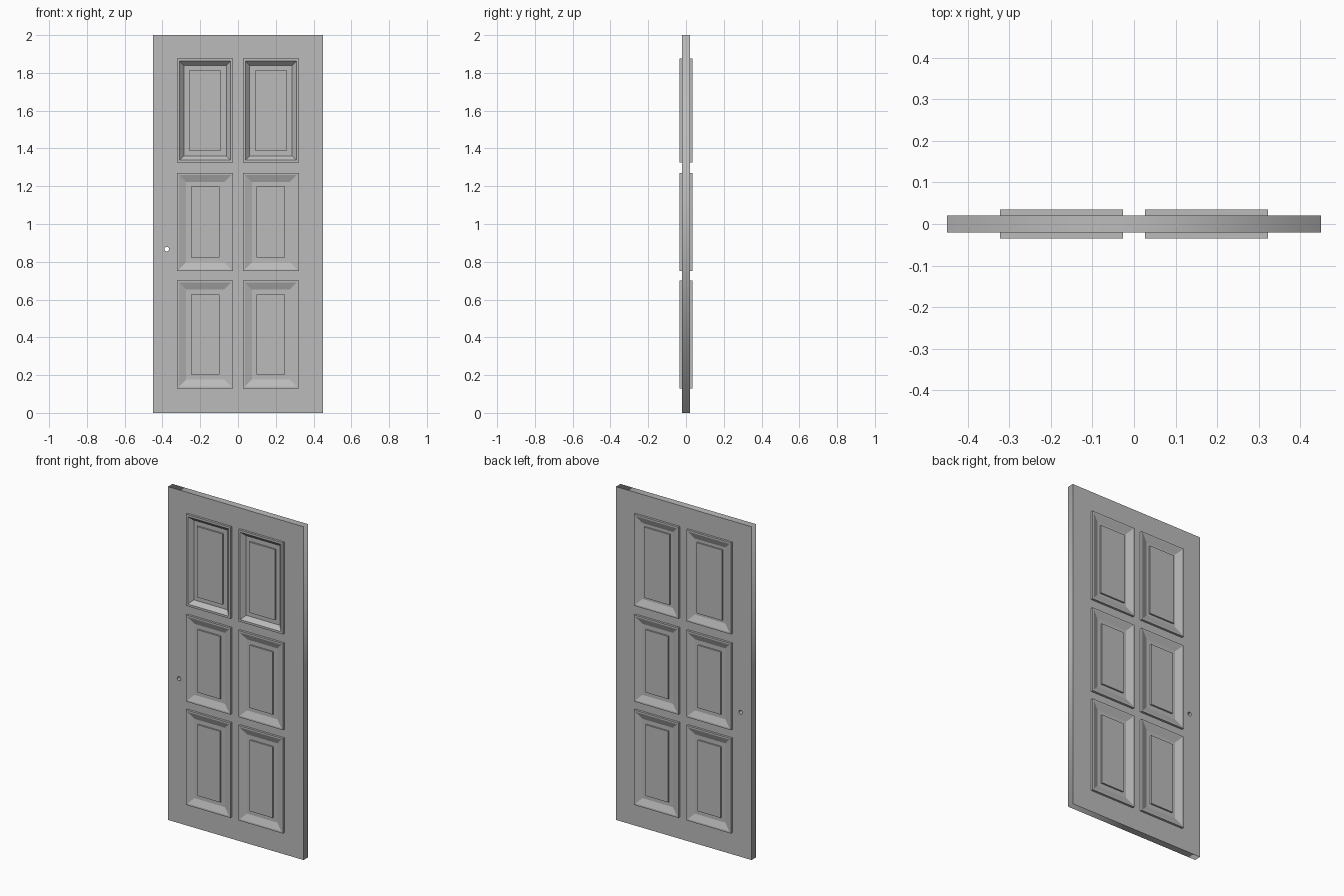
import bpy, bmesh, math

if "Cube" in bpy.data.objects:
    bpy.data.objects.remove(bpy.data.objects["Cube"], do_unlink=True)

grey = bpy.data.materials.new("door_grey")
grey.use_nodes = True
colour = (0.5, 0.5, 0.5, 1)
grey.diffuse_color = colour
grey.node_tree.nodes["Principled BSDF"].inputs["Base Color"].default_value = colour

HALF_WIDTH, HEIGHT, HALF_THICK = 0.45, 2.0, 0.021
INNER_X, OUTER_X = 0.026, 0.322
ROWS = {"bottom": (0.13, 0.70), "middle": (0.75, 1.27), "top": (1.325, 1.875)}

# Moulding profiles: (inset from the opening, height from the door's mid plane)
RAISED = [(0, 0), (0, 0.0345), (0.01, 0.0345), (0.047, 0.0195),
          (0.072, 0.0195), (0.072, 0.029)]
RAISED_WIDE = [(i * 0.88 if i > 0.05 else i, h) for i, h in RAISED]
SUNKEN = [(0, 0), (0, 0.0345), (0.013, 0.0345), (0.036, 0.011),
          (0.063, 0.011), (0.063, 0.021)]


def rectangle(x0, x1, z0, z1):
    return [(x0, z0), (x1, z0), (x1, z1), (x0, z1)]


def add_outline(curve, points):
    spline = curve.splines.new("POLY")
    spline.points.add(len(points) - 1)
    for point, (x, z) in zip(spline.points, points):
        point.co = (x, z, 0, 1)
    spline.use_cyclic_u = True


def add_panel(name, x0, x1, z0, z1, profile, side):
    """Stepped rectangular moulding; side is -1 on the front, 1 on the back."""
    bm = bmesh.new()
    rings = [[bm.verts.new((x, side * h, z))
              for x, z in rectangle(x0 + i, x1 - i, z0 + i, z1 - i)]
             for i, h in profile]
    for a, b in zip(rings, rings[1:]):
        for k in range(4):
            n = (k + 1) % 4
            bm.faces.new((a[k], a[n], b[n], b[k]))
    bm.faces.new(rings[-1])
    if side > 0:
        bmesh.ops.reverse_faces(bm, faces=bm.faces[:])
    mesh = bpy.data.meshes.new(name)
    bm.to_mesh(mesh)
    bm.free()
    mesh.materials.append(grey)
    bpy.context.collection.objects.link(bpy.data.objects.new(name, mesh))


# Door slab with panel openings and a spindle hole
curve = bpy.data.curves.new("door_slab", "CURVE")
curve.dimensions = "2D"
curve.fill_mode = "BOTH"
curve.extrude = HALF_THICK
add_outline(curve, rectangle(-HALF_WIDTH, HALF_WIDTH, 0, HEIGHT))
for z0, z1 in ROWS.values():
    add_outline(curve, rectangle(-OUTER_X, -INNER_X, z0, z1))
    add_outline(curve, rectangle(INNER_X, OUTER_X, z0, z1))
turns = [math.tau * k / 16 for k in range(16)]
add_outline(curve, [(-0.377 + 0.012 * math.cos(t), 0.867 + 0.012 * math.sin(t))
                    for t in turns])
curve.materials.append(grey)
slab = bpy.data.objects.new("door_slab", curve)
slab.rotation_euler.x = math.pi / 2
bpy.context.collection.objects.link(slab)
bpy.ops.object.select_all(action="DESELECT")
slab.select_set(True)
bpy.context.view_layer.objects.active = slab
bpy.ops.object.convert(target="MESH")

# Six panels on each side
for row, (z0, z1) in ROWS.items():
    for hand, x0, x1 in (("right", -OUTER_X, -INNER_X), ("left", INNER_X, OUTER_X)):
        front = SUNKEN if row == "top" else RAISED
        back = RAISED_WIDE if row == "top" else RAISED
        add_panel(f"front_{row}_{hand}_panel", x0, x1, z0, z1, front, -1)
        add_panel(f"back_{row}_{hand}_panel", x0, x1, z0, z1, back, 1)
